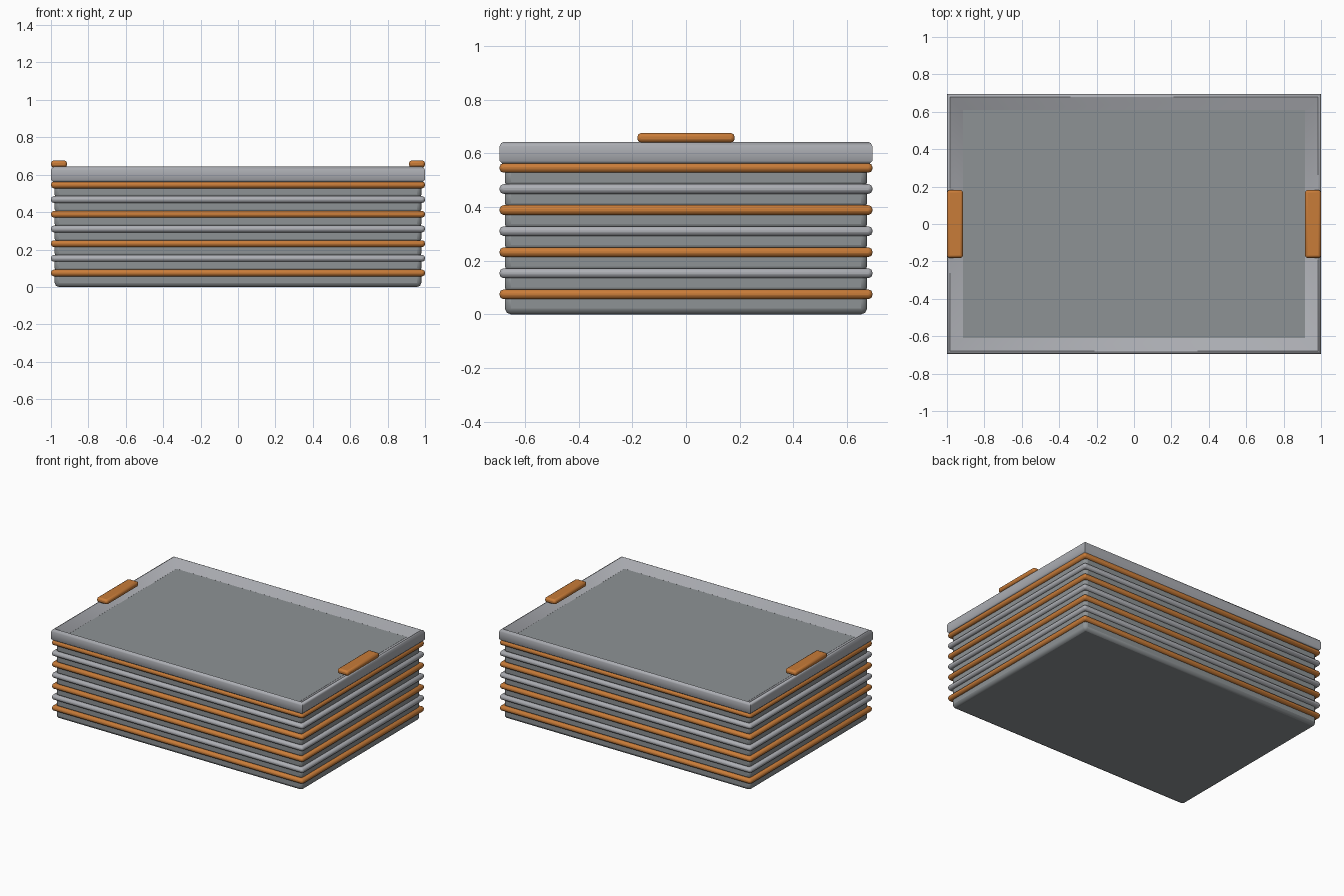
import bpy, bmesh, math

cube = bpy.data.objects.get("Cube")
if cube:
    bpy.data.objects.remove(cube)


def material(name, rgb):
    m = bpy.data.materials.new(name)
    m.use_nodes = True
    m.diffuse_color = (*rgb, 1)
    m.node_tree.nodes["Principled BSDF"].inputs["Base Color"].default_value = (*rgb, 1)
    return m


GREY = material("body grey", (0.27, 0.29, 0.30))
LIGHT = material("light grey", (0.41, 0.42, 0.45))
ORANGE = material("orange", (0.58, 0.2, 0.04))

HALF_X, HALF_Y = 1.0, 0.695
PITCH = 0.0785


def finish(bm, name, mat, bevel):
    mesh = bpy.data.meshes.new(name)
    bm.to_mesh(mesh)
    bm.free()
    obj = bpy.data.objects.new(name, mesh)
    bpy.context.collection.objects.link(obj)
    mesh.materials.append(mat)
    mod = obj.modifiers.new("bevel", "BEVEL")
    mod.width = bevel
    mod.segments = 2
    mod.limit_method = "ANGLE"
    bpy.context.view_layer.objects.active = obj
    obj.select_set(True)
    bpy.ops.object.shade_smooth_by_angle(angle=math.radians(50))
    obj.select_set(False)
    return obj


def box(name, mat, hx, hy, z0, z1, bevel, x=0):
    bm = bmesh.new()
    bmesh.ops.create_cube(bm, size=1)
    bmesh.ops.scale(bm, verts=bm.verts, vec=(2 * hx, 2 * hy, z1 - z0))
    bmesh.ops.translate(bm, verts=bm.verts, vec=(x, 0, (z0 + z1) / 2))
    return finish(bm, name, mat, bevel)


# Stacked body layers with alternating bands over the joints
for i in range(7):
    box(f"body_layer_{i + 1}", GREY, HALF_X - 0.02, HALF_Y - 0.02,
        i * PITCH, (i + 1) * PITCH, 0.022)
    z = (i + 1) * PITCH - 0.004
    name, mat = ("orange_band", ORANGE) if i % 2 == 0 else ("grey_band", LIGHT)
    box(f"{name}_{i + 1}", mat, HALF_X, HALF_Y, z - 0.018, z + 0.018, 0.015)

# Top rim: rectangular loops joined from the outside over the lip to the floor
loops = [(0.08, 0.555), (0.012, 0.56), (0, 0.572), (0, 0.625),
         (0.006, 0.638), (0.016, 0.643), (0.024, 0.638), (0.085, 0.6)]
bm = bmesh.new()
rings = []
for inset, z in loops:
    x, y = HALF_X - inset, HALF_Y - inset
    rings.append([bm.verts.new((sx * x, sy * y, z))
                  for sx, sy in ((-1, -1), (1, -1), (1, 1), (-1, 1))])
for low, high in zip(rings, rings[1:]):
    for k in range(4):
        n = (k + 1) % 4
        bm.faces.new((low[k], low[n], high[n], high[k]))
bm.edges.ensure_lookup_table()
rim = finish(bm, "top_rim", LIGHT, 0.01)
rim.modifiers.remove(rim.modifiers["bevel"])

# Sunken tray floor
box("tray_floor", GREY, HALF_X - 0.084, HALF_Y - 0.084, 0.55, 0.601, 0.002)

# Handles on the two short sides
for side, x in (("left", 0.957), ("right", -0.957)):
    box(f"{side}_handle", ORANGE, 0.043, 0.181, 0.64, 0.675, 0.013, x)
